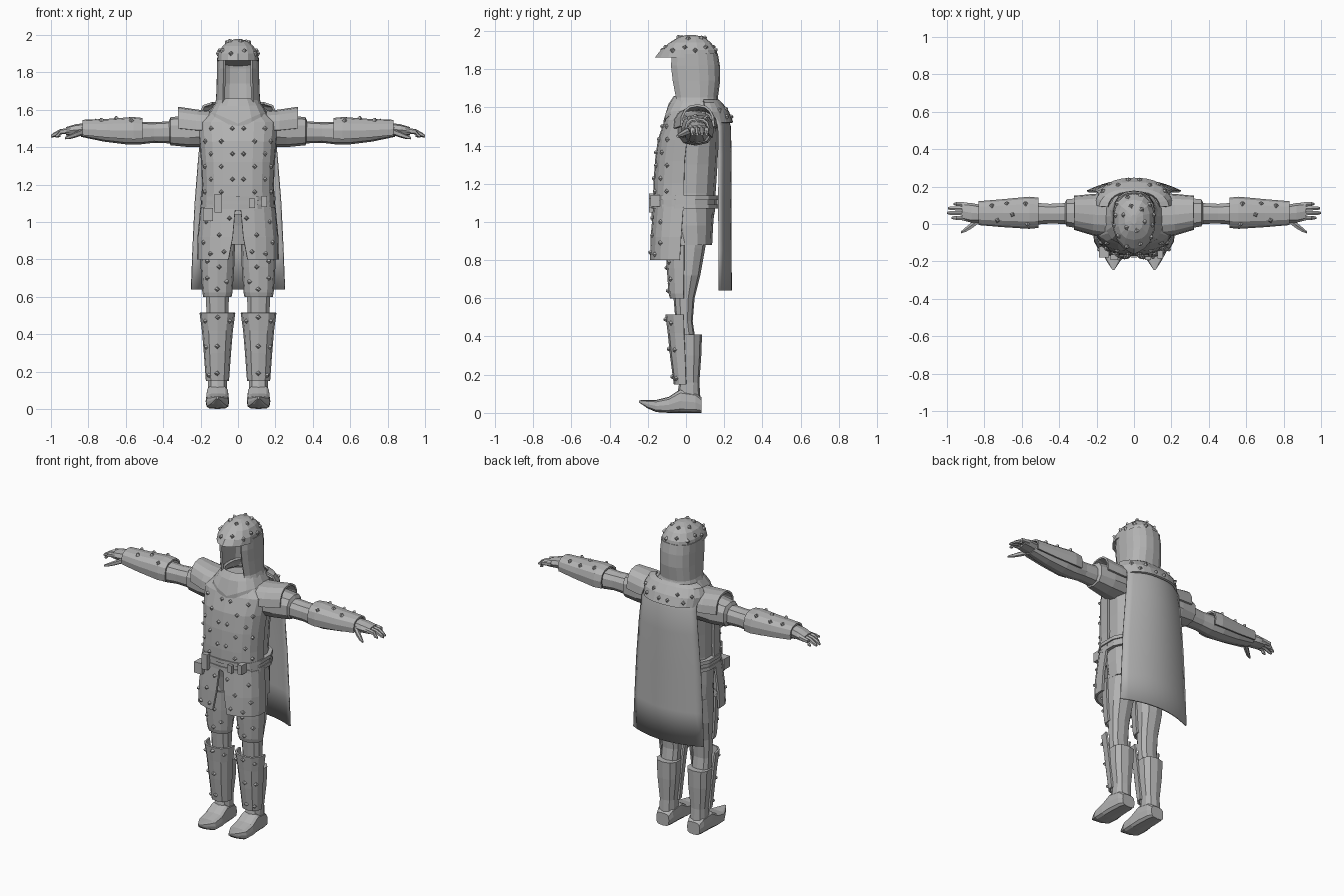
import bpy, bmesh, math
from mathutils import Vector

grey = bpy.data.materials.new("grey")
grey.diffuse_color = (0.45, 0.45, 0.45, 1)


def finish(name, bm, mirror=False, thick=0, smooth=False):
    me = bpy.data.meshes.new(name)
    bmesh.ops.recalc_face_normals(bm, faces=bm.faces)
    bm.to_mesh(me)
    bm.free()
    me.materials.append(grey)
    ob = bpy.data.objects.new(name, me)
    bpy.context.collection.objects.link(ob)
    if smooth:
        me.polygons.foreach_set("use_smooth", [True] * len(me.polygons))
    if thick:
        m = ob.modifiers.new("thickness", "SOLIDIFY")
        m.thickness, m.offset = thick, 0
    if mirror:
        ob.modifiers.new("mirror", "MIRROR").use_mirror_merge = False
    return ob


def sec(z, rx, yf, yb, cx=0):
    """Upright section given by its front and back depth."""
    return (z, cx, (yf + yb) / 2, rx, (yb - yf) / 2)


def loft(name, secs, axis="Z", n=12, a0=-90, a1=270, p=0.8, thick=0,
         mirror=False, cap=True, warp=None):
    """Skin superellipse sections (t, u, v, ru, rv); a partial arc gives a plate."""
    bm = bmesh.new()
    closed = a1 - a0 >= 360
    rings = []
    for t, u, v, ru, rv in secs:
        ring = []
        for i in range(n if closed else n + 1):
            a = math.radians(a0 + (a1 - a0) * i / n)
            c, s = math.cos(a), math.sin(a)
            x = u + ru * math.copysign(abs(c) ** p, c)
            y = v + rv * math.copysign(abs(s) ** p, s)
            co = {"Z": (x, y, t), "X": (t, x, y), "Y": (x, t, y)}[axis]
            ring.append(bm.verts.new(warp(*co) if warp else co))
        rings.append(ring)
    for r, q in zip(rings, rings[1:]):
        for i in range(n):
            j = (i + 1) % len(r)
            bm.faces.new((r[i], r[j], q[j], q[i]))
    if closed and cap and not thick:
        bm.faces.new(rings[0])
        bm.faces.new(rings[-1])
    return finish(name, bm, mirror, thick)


def box(name, x, y, z, sx, sy, sz, mirror=False):
    bm = bmesh.new()
    bmesh.ops.create_cube(bm, size=1)
    for v in bm.verts:
        v.co = (x + v.co.x * sx, y + v.co.y * sy, z + v.co.z * sz)
    return finish(name, bm, mirror)


# Torso and its front tunic panel
loft("torso", [sec(1.04, .185, -.14, .15), sec(1.15, .175, -.14, .155), sec(1.3, .18, -.14, .165),
               sec(1.45, .19, -.12, .17), sec(1.54, .2, -.085, .165), sec(1.6, .12, -.06, .14)], n=14)
tunic = loft("tunic_front", [sec(1.06, .192, -.165, .11), sec(1.2, .185, -.163, .11), sec(1.32, .19, -.155, .11),
                             sec(1.43, .2, -.14, .12), sec(1.53, .21, -.105, .13), sec(1.595, .13, -.075, .12)],
             n=10, a0=176, a1=364, thick=.015)

# Belt with rims, loops and pouches
loft("belt", [sec(1.08, .2, -.172, .165), sec(1.13, .197, -.172, .165)], n=14)
for z in (1.07, 1.115):
    loft("belt_rim", [sec(z, .206, -.18, .172), sec(z + .022, .204, -.18, .172)], n=14)
box("pouch", -.16, -.15, 1.04, .055, .06, .07)
box("pouch_flap", -.105, -.178, 1.1, .04, .03, .1)
box("belt_buckle", .075, -.183, 1.1, .03, .02, .05)
box("belt_hook", .14, -.16, 1.11, .03, .05, .06)

# Skirt: solid rear part, open front flaps
loft("skirt_rear", [sec(.88, .185, -.08, .137), sec(.98, .19, -.1, .142), sec(1.08, .185, -.13, .15)], n=14)


def split(x, y, z):
    return (max(x, .005 + .045 * max(0, (1.04 - z) / .24)), y, z)


flap = loft("skirt_flap", [sec(.8, .212, -.182, .08), sec(.92, .21, -.178, .09), sec(1.08, .195, -.165, .1)],
            n=5, a0=272, a1=365, thick=.014, mirror=True, warp=split)

# Shoulder wings, sleeves and arms
loft("shoulder_wing", [(.12, .045, 1.49, .115, .095), (.22, .05, 1.49, .105, .105), (.32, .06, 1.5, .085, .11)],
     "X", n=8, a0=0, a1=180, thick=.012, mirror=True)
loft("sleeve", [(.16, .045, 1.49, .1, .09), (.26, .055, 1.485, .09, .085), (.36, .06, 1.485, .075, .075),
                (.37, .06, 1.485, .055, .055)], "X", n=10, mirror=True)
loft("arm", [(.3, .057, 1.48, .06, .062), (.45, .055, 1.478, .055, .055), (.52, .055, 1.475, .06, .06),
             (.6, .055, 1.475, .065, .06), (.72, .055, 1.48, .055, .05), (.84, .055, 1.49, .045, .035)],
     "X", n=10, mirror=True)
bracer = loft("bracer", [(.51, .06, 1.48, .075, .07), (.56, .06, 1.48, .08, .075), (.7, .058, 1.483, .069, .062),
                         (.83, .058, 1.49, .058, .05)], "X", n=8, a0=-25, a1=205, thick=.012, mirror=True)

# Hands
loft("palm", [(.81, .055, 1.495, .045, .035), (.87, .06, 1.492, .052, .03), (.92, .068, 1.485, .048, .022)],
     "X", n=8, mirror=True)
for k, (y, tip) in enumerate([(.03, .975), (.056, 1.0), (.081, .995), (.104, .965)]):
    loft("finger_%d" % (k + 1), [(.89, y, 1.49, .013, .016), (.95, y + .003, 1.482, .012, .014),
                                 (tip - .015, y + .003, 1.466, .011, .012), (tip, y + .003, 1.458, .006, .007)],
         "X", n=6, mirror=True)
loft("thumb", [(.82, .03, 1.485, .02, .018), (.865, -.005, 1.468, .019, .016), (.9, -.03, 1.455, .014, .012),
               (.925, -.045, 1.448, .006, .006)], "X", n=6, mirror=True)

# Hood: open-faced wall, peaked cap and draped collar
loft("hood", [sec(1.6, .13, -.075, .17), sec(1.65, .112, -.068, .16), sec(1.74, .108, -.088, .172),
              sec(1.82, .107, -.098, .17), sec(1.88, .105, -.09, .16)],
     n=14, a0=-52, a1=232, thick=.014)


def peak(x, y, z):
    f = max(0, (-y - .06) / .08) * max(0, (1.93 - z) / .07)
    return (x * (1 - .1 * f), y - .02 * f * max(0, 1 - abs(x) / .08), z - .03 * max(0, (y - .05) / .12) * (z < 1.9))


cap = loft("hood_cap", [sec(1.862, .112, -.142, .172), sec(1.9, .107, -.125, .16), sec(1.94, .085, -.085, .13),
                        sec(1.967, .05, -.04, .095), sec(1.978, .015, 0, .05)], n=14, warp=peak)


def drape(x, y, z):
    return (x, y, z - max(0, 1.625 - z) * 1.1 * max(0, (-y) / .1) * max(0, 1 - abs(x) / .13))


loft("collar", [sec(1.655, .1, -.058, .155), sec(1.62, .125, -.085, .172), sec(1.58, .15, -.112, .183),
                sec(1.565, .155, -.112, .18)], n=16, thick=.014, warp=drape)

# Cape hanging from a mantle
bm = bmesh.new()
rows = []
for z, w, yc in [(.64, .25, .235), (.85, .242, .234), (1.1, .23, .233), (1.35, .21, .234), (1.5, .195, .23),
                 (1.57, .18, .205), (1.615, .13, .165)]:
    rows.append([bm.verts.new((w * t / 6, yc - .06 * (t / 6) ** 2, z)) for t in range(-6, 7)])
for r, q in zip(rows, rows[1:]):
    for i in range(12):
        bm.faces.new((r[i], r[i + 1], q[i + 1], q[i]))
finish("cape", bm, thick=.01, smooth=True)
mantle = loft("mantle", [(1.52, 0, .07, .2, .172), (1.575, 0, .07, .205, .15), (1.62, 0, .07, .185, .115),
                         (1.635, 0, .07, .14, .1)], n=12, a0=8, a1=172, thick=.012)

# Legs, boots and leg armour
C = .11
loft("leg", [sec(1.0, .085, -.08, .12, .095), sec(.86, .085, -.08, .1, .1), sec(.72, .075, -.075, .075, C),
             sec(.6, .064, -.065, .045, C), sec(.48, .06, -.055, .035, C), sec(.38, .06, -.05, .05, C)],
     n=10, mirror=True)
loft("boot_shaft", [sec(.41, .072, -.05, .084, C), sec(.3, .068, -.045, .08, C), sec(.16, .052, -.035, .07, C),
                    sec(.07, .052, -.05, .076, C)], n=10, mirror=True)
loft("boot_foot", [(.082, C, .04, .045, .04), (.05, C, .055, .055, .055), (-.03, C, .062, .06, .062),
                   (-.09, C, .042, .063, .042), (-.155, C, .036, .06, .032), (-.2, C, .045, .035, .022),
                   (-.245, C, .06, .006, .006)], "Y", n=12, p=.55, mirror=True)
thigh = loft("thigh_plate", [sec(.6, .07, -.078, .055, C), sec(.625, .075, -.085, .06, C),
                             sec(.76, .084, -.095, .075, C), sec(.88, .088, -.1, .08, C)],
             n=6, a0=180, a1=360, thick=.012, mirror=True)
greave = loft("greave", [sec(.15, .056, -.058, .06, C), sec(.3, .067, -.078, .07, C), sec(.42, .077, -.09, .07, C),
                         sec(.515, .09, -.102, .08, C)], n=6, a0=180, a1=360, thick=.012, mirror=True)

# Studs: bevelled pyramids seated on the armour
bpy.context.view_layer.update()
dg = bpy.context.evaluated_depsgraph_get()
studs = bmesh.new()


def stud(ob, start, direction, both=True):
    for s in ((1, -1) if both else (1,)):
        o = Vector((start[0] * s, start[1], start[2]))
        d = Vector((direction[0] * s, direction[1], direction[2])).normalized()
        hit, loc, nor, _ = ob.ray_cast(o, d, depsgraph=dg)
        if hit:
            if nor.dot(d) > 0:
                nor = -nor
            m = nor.to_track_quat("Z", "Y").to_matrix().to_4x4()
            m.translation = loc + nor * .004
            bmesh.ops.create_cone(studs, cap_ends=True, segments=4, radius1=.016, radius2=.006,
                                  depth=.016, matrix=m)


FRONT = (0, 1, 0)
for i in range(6):
    for x in ((.03, .145) if i % 2 else (.09, .175)):
        stud(tunic, (x, -1, 1.16 + i * .068), FRONT)
for x, z in [(.045, 1.02), (.1, .93), (.17, 1.0), (.185, .89), (.075, .84), (.15, .83)]:
    stud(flap, (x, -1, z), FRONT)
for x, z in [(.1, .76), (.165, .7), (.06, .68), (.165, .79), (.11, .64)]:
    stud(thigh, (x, -1, z), FRONT)
for x, z in [(.11, .49), (.045, .47), (.175, .47), (.11, .335), (.17, .33), (.11, .19), (.155, .18)]:
    stud(greave, (x, -1, z), FRONT)
for x, y in [(.57, .0), (.58, .11), (.65, .05), (.73, .02), (.76, .1), (.68, .11)]:
    stud(bracer, (x, y, 2), (0, 0, -1))
for k in range(12):
    a = math.radians(15 + 30 * k)
    c = Vector((0, .02, 1.9 + .015 * (k % 2)))
    d = Vector((math.cos(a), math.sin(a), 0))
    stud(cap, c + d, -d, False)
    if k % 2:
        stud(cap, (d.x * .06, .03 + d.y * .07, 3), (0, 0, -1), False)
for x, z in [(.03, 1.55), (.085, 1.59), (.13, 1.55), (.165, 1.585)]:
    stud(mantle, (x, 1, z), (0, -1, 0))
finish("studs", studs)
